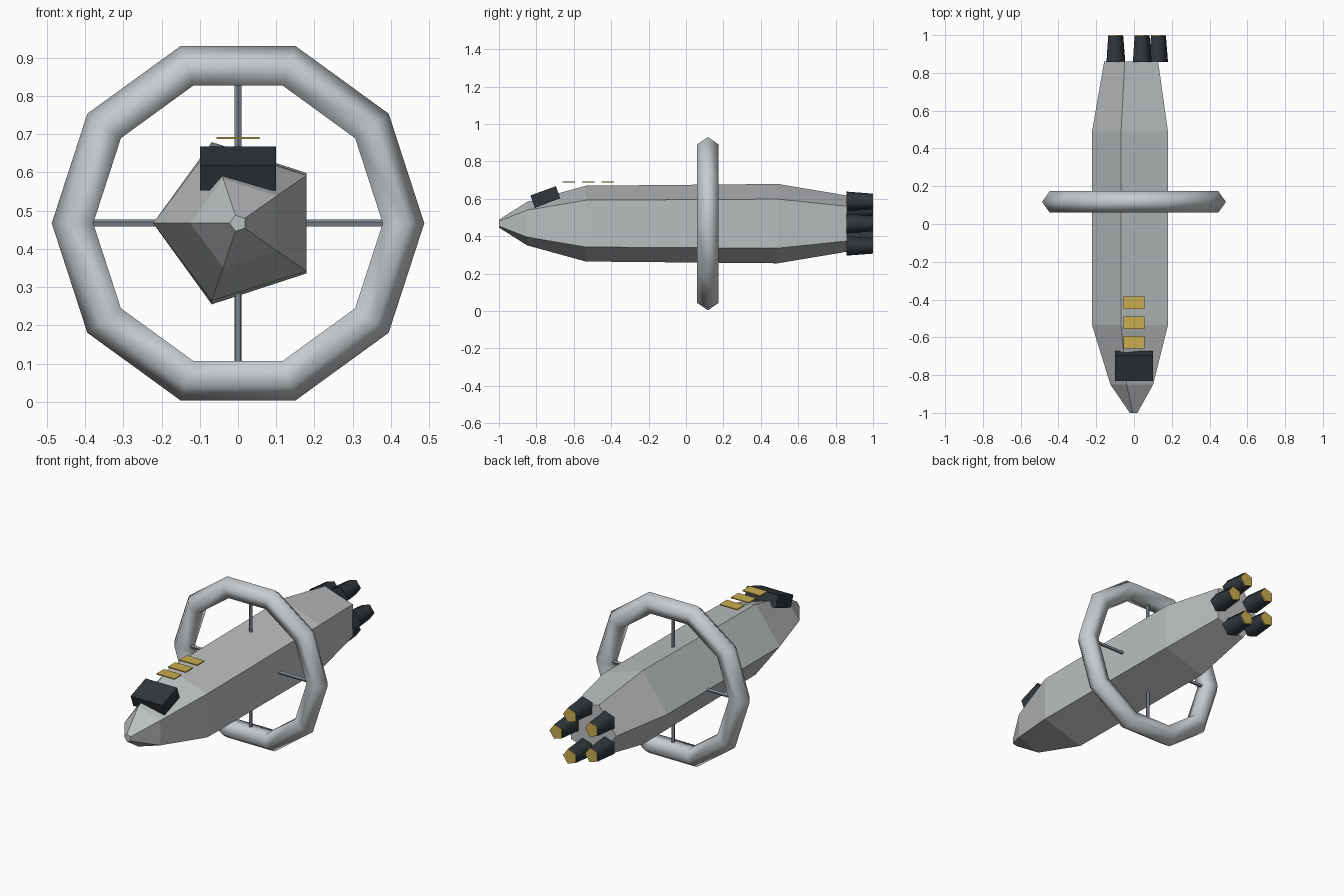
import bpy
import bmesh
from math import cos, sin, pi, radians
from mathutils import Vector, Matrix

cube = bpy.data.objects.get("Cube")
if cube:
    bpy.data.objects.remove(cube, do_unlink=True)

AXIS_Z = 0.467   # height of the ship's long axis
RING_Y = 0.117   # station of the ring and its spokes
SIDES = 5


def material(name, rgb):
    m = bpy.data.materials.new(name)
    m.use_nodes = True
    colour = (*rgb, 1.0)
    m.diffuse_color = colour
    m.node_tree.nodes["Principled BSDF"].inputs["Base Color"].default_value = colour
    return m


HULL = material("hull grey", (0.50, 0.52, 0.53))
RING = material("ring pale grey", (0.57, 0.60, 0.62))
STEEL = material("spoke steel", (0.25, 0.28, 0.32))
DARK = material("dark slate", (0.030, 0.037, 0.044))
GOLD = material("gold", (0.58, 0.42, 0.08))


def loft(name, mat, sections, centre=(0, 0), start=0.0, smooth=False):
    """Five-sided body along y; each section is (y, radius in x, radius in z)."""
    bm = bmesh.new()
    loops = []
    for y, rx, rz in sections:
        angles = [start + 2 * pi * i / SIDES for i in range(SIDES)]
        loops.append([bm.verts.new((centre[0] + rx * cos(a), y, centre[1] + rz * sin(a)))
                      for a in angles])
    for a, b in zip(loops, loops[1:]):
        for i in range(SIDES):
            j = (i + 1) % SIDES
            face = bm.faces.new((a[i], a[j], b[j], b[i]))
            face.smooth = smooth
    bm.faces.new(loops[0])
    bm.faces.new(loops[-1])
    bmesh.ops.recalc_face_normals(bm, faces=bm.faces)
    mesh = bpy.data.meshes.new(name)
    bm.to_mesh(mesh)
    bm.free()
    mesh.materials.append(mat)
    obj = bpy.data.objects.new(name, mesh)
    bpy.context.collection.objects.link(obj)
    return obj


def box(name, mat, size, location, tilt=0.0):
    bpy.ops.mesh.primitive_cube_add(size=1, location=location, rotation=(tilt, 0, 0))
    obj = bpy.context.object
    obj.name = name
    obj.scale = size
    obj.data.materials.append(mat)
    return obj


# Faceted hull, tapering to a blunt nose and a narrower stern
loft("hull", HULL, [
    (-1.0, 0.022, 0.022),
    (-0.85, 0.125, 0.122),
    (-0.535, 0.222, 0.213),
    (0.49, 0.222, 0.223),
    (0.86, 0.158, 0.158),
], centre=(0, AXIS_Z), start=pi)

# Ring around the hull
bpy.ops.mesh.primitive_torus_add(
    major_segments=10, minor_segments=SIDES, major_radius=0.427, minor_radius=0.06,
    location=(0, RING_Y, AXIS_Z), rotation=(pi / 2, 0, 0))
ring = bpy.context.object
ring.name = "habitat_ring"
ring.data.materials.append(RING)
bpy.ops.object.shade_smooth()

# Four spokes joining hull and ring
for i, name in enumerate(("left", "top", "right", "bottom")):
    out = Vector((cos(i * pi / 2), 0, sin(i * pi / 2)))
    bpy.ops.mesh.primitive_cylinder_add(
        vertices=SIDES, radius=0.01, depth=0.3,
        location=Vector((0, RING_Y, AXIS_Z)) + out * 0.25,
        rotation=out.to_track_quat('Z', 'Y').to_euler())
    spoke = bpy.context.object
    spoke.name = "spoke_" + name
    spoke.data.materials.append(STEEL)

# Bridge block tilted along the nose
box("bridge", DARK, (0.2, 0.145, 0.069), (0, -0.752, 0.61), tilt=0.35)

# Gold plates above the bow
for i in range(3):
    box(f"deck_plate_{i + 1}", GOLD, (0.113, 0.066, 0.006), (0, -0.626 + 0.104 * i, 0.69))

# Engine cluster with glowing exhausts
for i in range(SIDES):
    a = 2 * pi * i / SIDES
    centre = (0.125 * cos(a), AXIS_Z + 0.125 * sin(a))
    loft(f"engine_{i + 1}", DARK, [(0.858, 0.055, 0.055), (0.996, 0.044, 0.044)],
         centre, smooth=True)
    loft(f"exhaust_{i + 1}", GOLD, [(0.992, 0.043, 0.043), (1.0, 0.043, 0.043)], centre)
